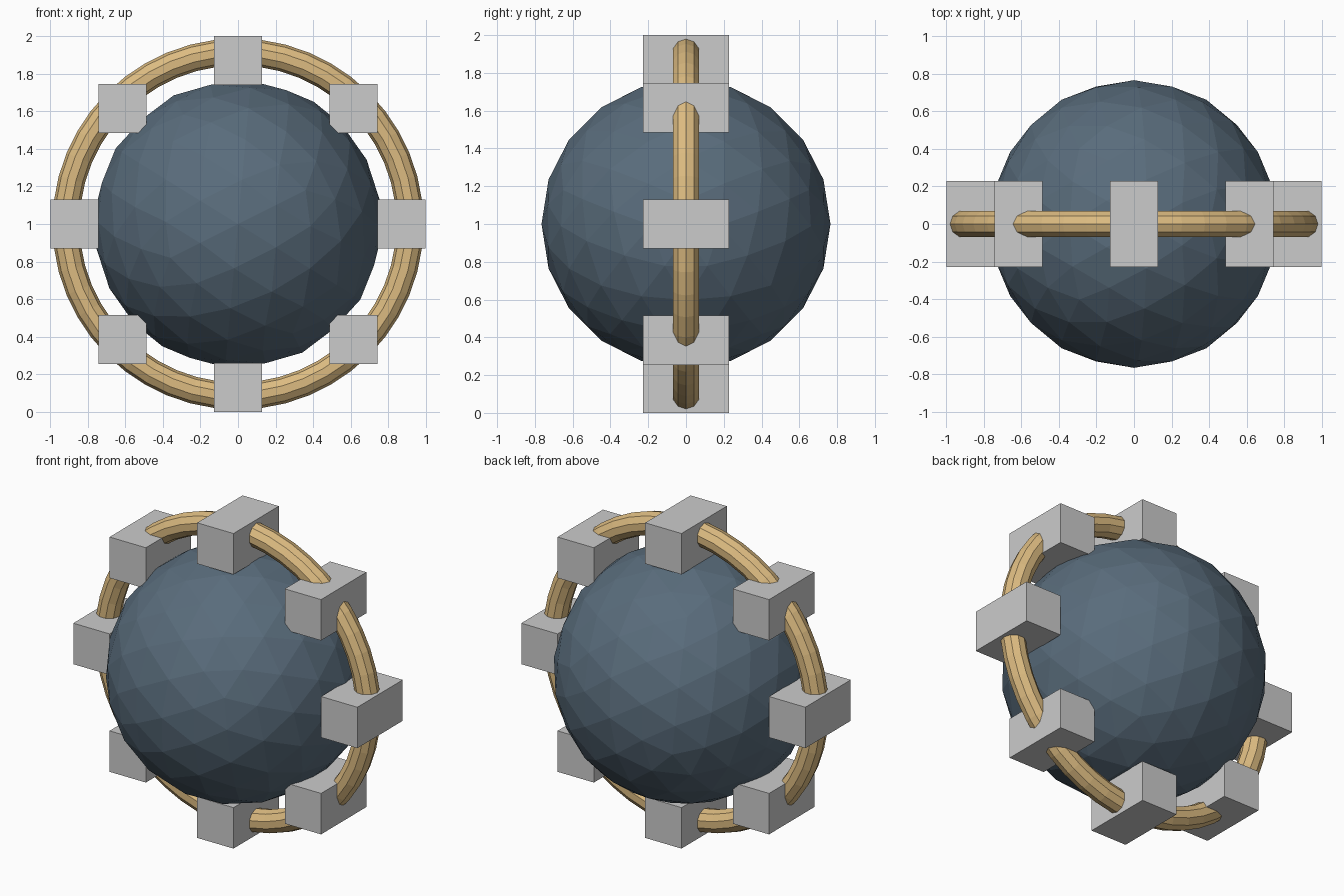
import bpy, bmesh, math
from mathutils import Matrix, Vector

if "Cube" in bpy.data.objects:
    bpy.data.objects.remove(bpy.data.objects["Cube"])


def colour(name, rgb):
    mat = bpy.data.materials.new(name)
    mat.diffuse_color = (*rgb, 1)
    mat.use_nodes = True
    mat.node_tree.nodes["Principled BSDF"].inputs["Base Color"].default_value = mat.diffuse_color
    return mat


CENTRE = Vector((0, 0, 1))

# Faceted core, turned so that edge midpoints lie on the main axes
bpy.ops.mesh.primitive_ico_sphere_add(subdivisions=3, radius=0.765)
core = bpy.context.object
core.name = "core_sphere"
# Tilt the pole vertex from +z to (1, 0, phi), keeping the y mirror plane
tilt = math.atan(2 / (1 + math.sqrt(5)))
core.data.transform(Matrix.Rotation(tilt, 4, 'Y'))
core.location = CENTRE
core.data.materials.append(colour("slate_blue", (0.10, 0.15, 0.20)))

# Upright ring
bpy.ops.mesh.primitive_torus_add(
    major_radius=0.915, minor_radius=0.072, major_segments=48,
    minor_segments=10, location=CENTRE, rotation=(math.pi / 2, 0, 0))
ring = bpy.context.object
ring.name = "ring"
ring.data.materials.append(colour("brass", (0.72, 0.50, 0.22)))

# Eight axis-aligned blocks around the ring
for i in range(8):
    a = i * math.pi / 4
    pos = CENTRE + 0.87 * Vector((math.cos(a), 0, math.sin(a)))
    bpy.ops.mesh.primitive_cube_add(size=1, location=pos)
    block = bpy.context.object
    block.name = f"ring_block_{i + 1}"
    block.scale = (0.255, 0.455, 0.26)
